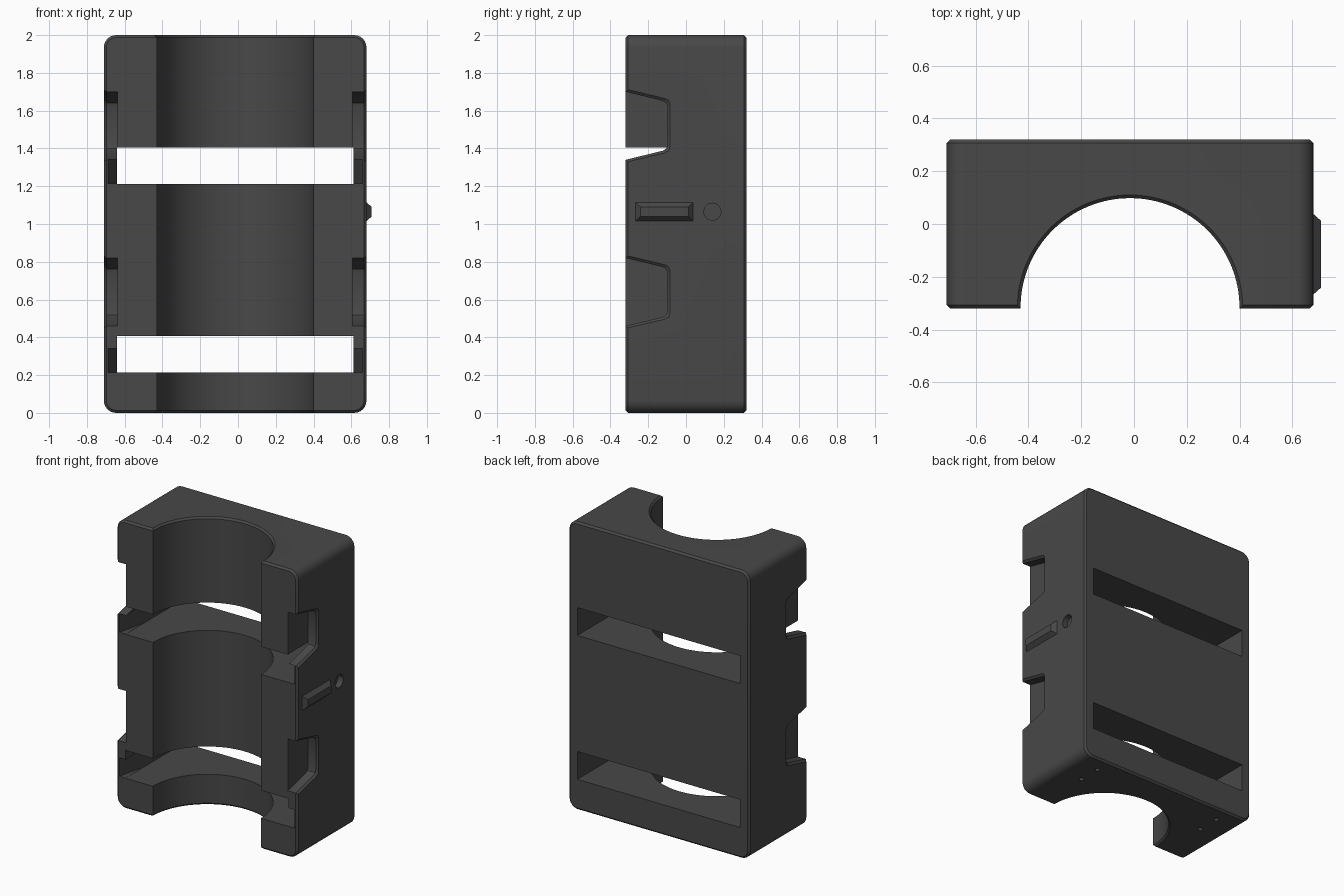
import bpy, bmesh, math
from mathutils import Vector

if "Cube" in bpy.data.objects:
    bpy.data.objects.remove(bpy.data.objects["Cube"])

CX = -0.015          # centre of the block across x
HW = 0.695           # half width of the block
grey = bpy.data.materials.new("dark grey")
grey.diffuse_color = (0.065, 0.065, 0.065, 1)
grey.use_nodes = True
grey.node_tree.nodes["Principled BSDF"].inputs["Base Color"].default_value = grey.diffuse_color


def loft(name, rings):
    """Solid skinned through equal-length rings and capped at both ends."""
    bm = bmesh.new()
    rows = [[bm.verts.new(p) for p in r] for r in rings]
    n = len(rows[0])
    for a, b in zip(rows, rows[1:]):
        for i in range(n):
            j = (i + 1) % n
            bm.faces.new((a[i], a[j], b[j], b[i]))
    bm.faces.new(rows[0][::-1])
    bm.faces.new(rows[-1])
    bmesh.ops.recalc_face_normals(bm, faces=bm.faces)
    mesh = bpy.data.meshes.new(name)
    bm.to_mesh(mesh)
    bm.free()
    mesh.materials.append(grey)
    ob = bpy.data.objects.new(name, mesh)
    bpy.context.collection.objects.link(ob)
    return ob


def box(name, x0, x1, y0, y1, z0, z1):
    return loft(name, [[(x0, y0, z), (x1, y0, z), (x1, y1, z), (x0, y1, z)]
                       for z in (z0, z1)])


def circle(r, n):
    return [(r * math.cos(2 * math.pi * i / n), r * math.sin(2 * math.pi * i / n))
            for i in range(n)]


def rounded_rect(inset, y):
    """Rounded outline in the xz plane."""
    r, pts = 0.065 - inset, []
    for sx, sz, start in ((1, 1, 0), (-1, 1, 90), (-1, -1, 180), (1, -1, 270)):
        for k in range(7):
            a = math.radians(start + 15 * k)
            pts.append((CX + sx * (HW - 0.065) + r * math.cos(a), y,
                        1 + sz * (1 - 0.065) + r * math.sin(a)))
    return pts


def cut(cutter):
    mod = body.modifiers.new("cut", 'BOOLEAN')
    mod.operation, mod.solver, mod.object = 'DIFFERENCE', 'EXACT', cutter
    bpy.context.view_layer.objects.active = body
    bpy.ops.object.modifier_apply(modifier=mod.name)
    bpy.data.objects.remove(cutter)


# Main block with rounded corners and chamfered front and back rims
body = loft("holder_body", [rounded_rect(i, y) for i, y in
                            ((0.013, -0.32), (0, -0.307), (0, 0.307), (0.013, 0.32))])

# Half-round bore with flared ends
cut(loft("bore_cutter", [[(CX + x, -0.317 + y, z) for x, y in circle(r, 128)]
                         for r, z in ((0.433, -0.006), (0.415, 0.012),
                                      (0.415, 1.988), (0.433, 2.006))]))

for base in (0.213, 1.213):
    # Strap slot from front to back
    cut(box("slot_cutter", CX - 0.626, CX + 0.626, -0.5, 0.5, base, base + 0.193))
    for s in (-1, 1):
        # Tapered notch at each slot end
        plan = [(0.60, -0.36), (0.682, -0.36), (0.62, -0.09), (0.60, -0.09)]
        cut(loft("notch_cutter", [[(CX + s * x, y, z) for x, y in plan]
                                  for z in (base + 0.001, base + 0.128)]))

# Trapezoid side recesses with a chamfered rim
for mid in (0.64, 1.52):
    for s in (-1, 1):
        rings = []
        for x, o in ((0.622, 0), (0.682, 0), (0.72, 0.038)):
            half = [(-0.34, 0.185 + o), (-0.122 + o / 2, 0.132 + o),
                    (-0.105 + o, 0.121 + o), (-0.098 + o, 0.100 + o)]
            outline = half + [(y, -h) for y, h in half[::-1]]
            rings.append([(CX + s * x, y, mid + h) for y, h in outline])
        cut(loft("recess_cutter", rings))

# Round locating socket on the right side
cut(loft("socket_cutter", [[(x, 0.14 + a, 1.065 + b) for a, b in circle(0.045, 32)]
                           for x in (0.64, 0.72)]))

# Small holes underneath
for s in (-1, 1):
    for y in (0.05, 0.21):
        cut(loft("hole_cutter", [[(CX + s * 0.5 + a, y + b, z)
                                  for a, b in circle(0.016, 20)]
                                 for z in (-0.05, 0.06)]))

# Raised key with sloped sides on the right side
rings = []
for x, i in ((0.67, 0), (0.68, 0), (0.708, 0.025)):
    rings.append([(x, -0.267 + i, 1.015 + i), (x, 0.038 - i, 1.015 + i),
                  (x, 0.038 - i, 1.115 - i), (x, -0.267 + i, 1.115 - i)])
loft("side_key", rings)

# Smooth the curved walls, keep hard edges
bpy.ops.object.select_all(action='DESELECT')
body.select_set(True)
bpy.context.view_layer.objects.active = body
bpy.ops.object.shade_smooth_by_angle(angle=math.radians(30))
